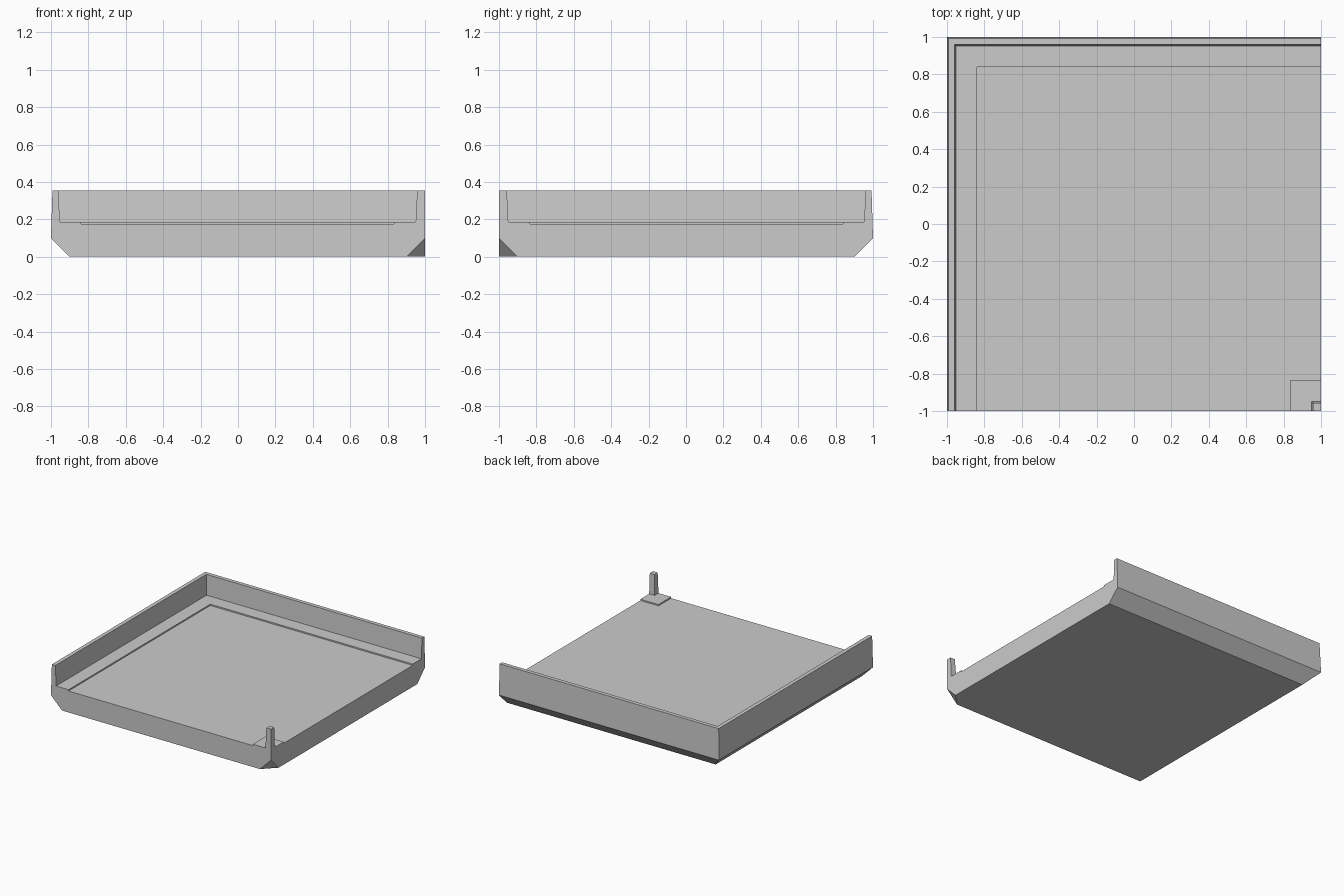
import bpy
import bmesh

if "Cube" in bpy.data.objects:
    bpy.data.objects.remove(bpy.data.objects["Cube"])


def finish(name, bm):
    bmesh.ops.recalc_face_normals(bm, faces=bm.faces[:])
    mesh = bpy.data.meshes.new(name)
    bm.to_mesh(mesh)
    bm.free()
    obj = bpy.data.objects.new(name, mesh)
    bpy.context.collection.objects.link(obj)
    return obj


# Tray: rim profile (inset from edge, height) mitred along the left and back sides
rim = [(0.10, 0.0), (0.0, 0.10), (0.008, 0.354), (0.04, 0.354),
       (0.047, 0.187), (0.16, 0.187), (0.16, 0.176)]
FLOOR = rim[-1][1]
LEDGE = rim[-2][1]

bm = bmesh.new()
front = [bm.verts.new((-1 + d, -1, z)) for d, z in rim]
corner = [bm.verts.new((-1 + d, 1 - d, z)) for d, z in rim]
right = [bm.verts.new((1, 1 - d, z)) for d, z in rim]
for a, b in ((front, corner), (corner, right)):
    for i in range(len(rim) - 1):
        bm.faces.new((a[i], a[i + 1], b[i + 1], b[i]))

# Floor, underside, open sides and the clipped bottom of the front right corner
top = bm.verts.new((1, -1, FLOOR))
mid = bm.verts.new((1, -1, 0.10))
cut_front = bm.verts.new((0.90, -1, 0))
cut_right = bm.verts.new((1, -0.90, 0))
bm.faces.new((front[-1], corner[-1], right[-1], top))
bm.faces.new((front[0], corner[0], right[0], cut_right, cut_front))
bm.faces.new(front + [top, mid, cut_front])
bm.faces.new(right + [top, mid, cut_right])
bm.faces.new((mid, cut_front, cut_right))
finish("tray", bm)

# Corner post: raised pad carrying a slightly tapered post, as stacked square rings
bm = bmesh.new()
rings = []
for size, z in ((0.165, FLOOR), (0.165, LEDGE), (0.05, LEDGE), (0.042, 0.354)):
    rings.append([bm.verts.new(p) for p in (
        (1 - size, -1, z), (1, -1, z), (1, -1 + size, z), (1 - size, -1 + size, z))])
for a, b in zip(rings, rings[1:]):
    for i in range(4):
        j = (i + 1) % 4
        quad = (a[i], a[j], b[j], b[i])
        # the pad top is an L shape: skip the zero-area strips on the outer sides
        if a is rings[1] and i in (0, 1):
            continue
        bm.faces.new(quad)
bm.faces.new(rings[-1])
finish("corner_post", bm)
